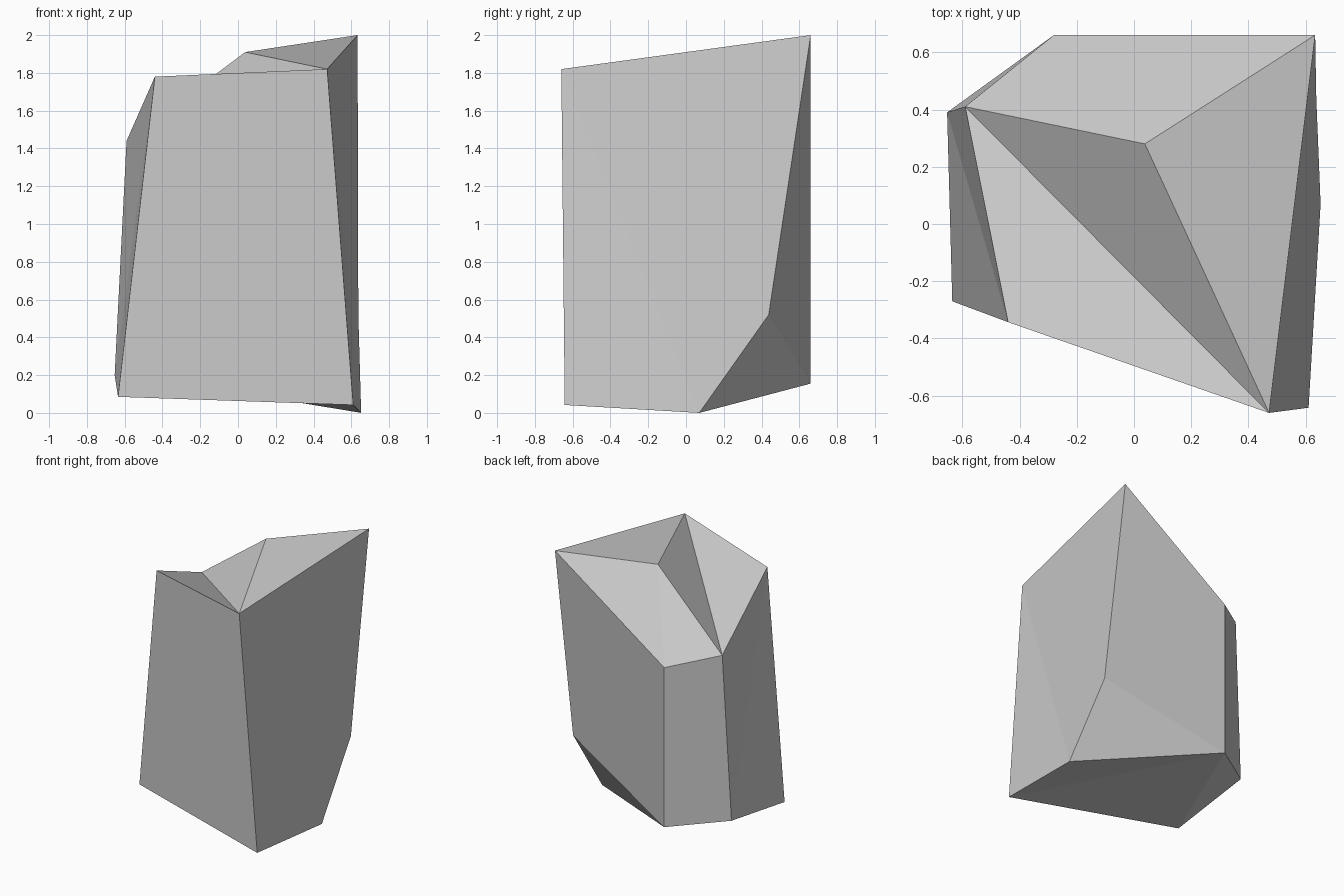
import bpy
import bmesh

if "Cube" in bpy.data.objects:
    bpy.data.objects.remove(bpy.data.objects["Cube"])

# Corner points of the faceted rock
POINTS = {
    # crown
    "peak": (0.633, 0.66, 2.0),
    "front_right": (0.472, -0.66, 1.82),
    "front_left": (-0.44, -0.343, 1.78),
    "left": (-0.59, 0.41, 1.44),
    "back_left": (-0.28, 0.66, 1.36),
    "middle": (0.038, 0.28, 1.91),
    # foot
    "foot_front_right": (0.61, -0.642, 0.042),
    "foot_right": (0.652, 0.07, 0.0),
    "notch": (0.637, 0.438, 0.52),
    "foot_back": (-0.28, 0.66, 0.155),
    "foot_left": (-0.653, 0.39, 0.2),
    "foot_front_left": (-0.635, -0.27, 0.085),
}

FACETS = [
    # broken top
    "front_right front_left left",
    "front_right left middle",
    "front_right middle peak",
    "peak middle back_left",
    "middle left back_left",
    # sides
    "front_left front_right foot_front_right foot_front_left",
    "front_right foot_right foot_front_right",
    "front_right peak notch foot_right",
    "peak back_left foot_back notch",
    "notch foot_back foot_right",
    "back_left left foot_left foot_back",
    "left front_left foot_left",
    "front_left foot_front_left foot_left",
    # underside
    "foot_front_right foot_right foot_back",
    "foot_front_right foot_back foot_front_left",
    "foot_back foot_left foot_front_left",
]

stone = bpy.data.materials.new("grey stone")
stone.diffuse_color = (0.6, 0.6, 0.6, 1.0)
stone.use_nodes = True
stone.node_tree.nodes["Principled BSDF"].inputs["Base Color"].default_value = stone.diffuse_color

# Rock body with flat facets
bm = bmesh.new()
verts = {name: bm.verts.new(co) for name, co in POINTS.items()}
for facet in FACETS:
    bm.faces.new([verts[name] for name in facet.split()])
bmesh.ops.recalc_face_normals(bm, faces=bm.faces)
mesh = bpy.data.meshes.new("rock")
bm.to_mesh(mesh)
bm.free()
mesh.materials.append(stone)
rock = bpy.data.objects.new("rock", mesh)
bpy.context.collection.objects.link(rock)
